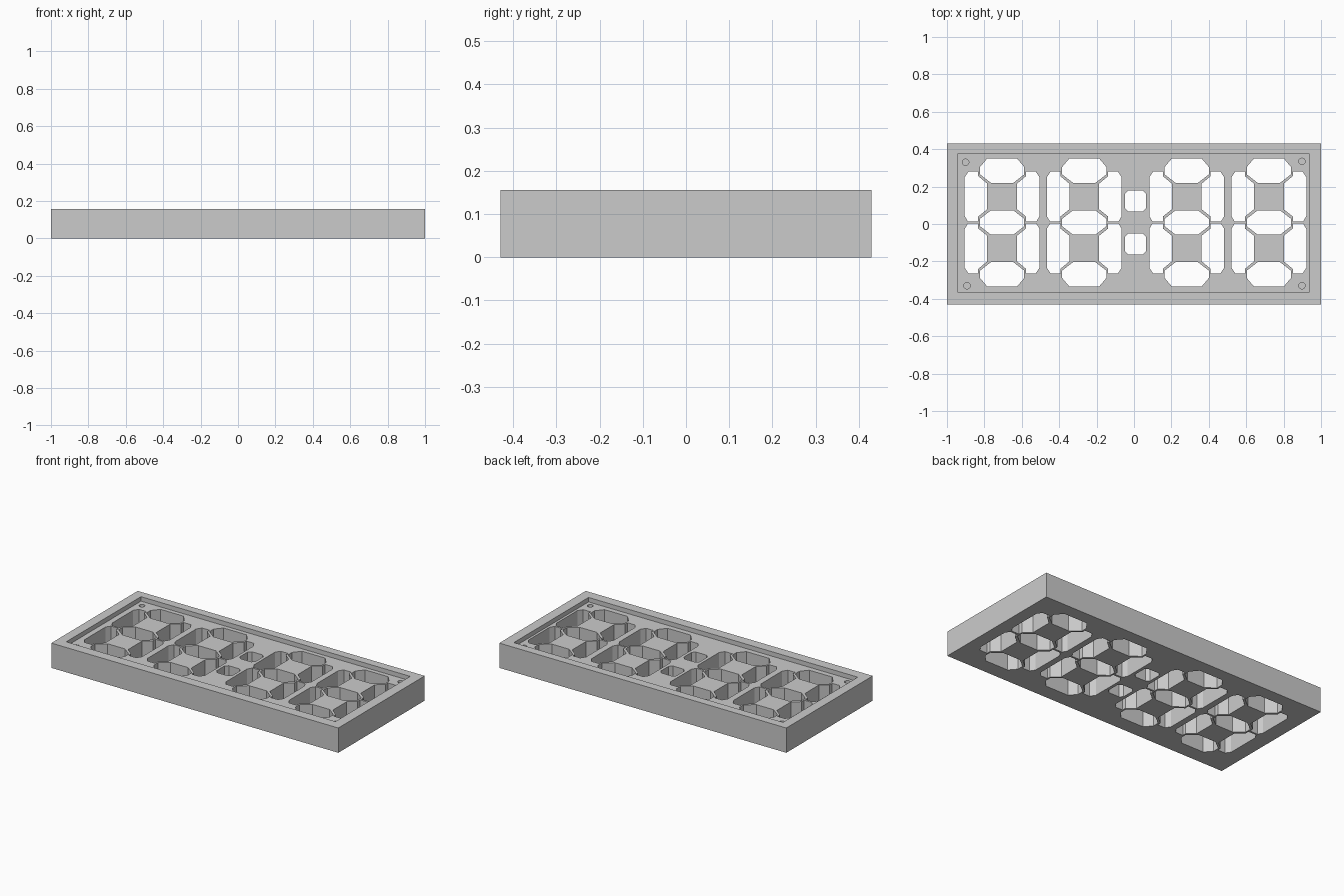
import bpy
import bmesh
from math import cos, sin, tau

if "Cube" in bpy.data.objects:
    bpy.data.objects.remove(bpy.data.objects["Cube"], do_unlink=True)

HEIGHT, FLOOR, CY = 0.156, 0.128, 0.008
CX = 0.008


def material(name, rgb):
    mat = bpy.data.materials.new(name)
    mat.use_nodes = True
    mat.diffuse_color = (*rgb, 1)
    mat.node_tree.nodes["Principled BSDF"].inputs["Base Color"].default_value = (*rgb, 1)
    return mat


def prism(bm, outline, z0, z1):
    """Extrude a flat outline into a closed solid."""
    face = bm.faces.new([bm.verts.new((x, y, z0)) for x, y in outline])
    top = bmesh.ops.extrude_face_region(bm, geom=[face])["geom"]
    verts = [v for v in top if isinstance(v, bmesh.types.BMVert)]
    bmesh.ops.translate(bm, vec=(0, 0, z1 - z0), verts=verts)


def make_object(name, outlines):
    """Build an object from (outline, bottom, top) entries."""
    bm = bmesh.new()
    for entry in outlines:
        prism(bm, *entry)
    bmesh.ops.recalc_face_normals(bm, faces=bm.faces)
    mesh = bpy.data.meshes.new(name)
    bm.to_mesh(mesh)
    bm.free()
    obj = bpy.data.objects.new(name, mesh)
    bpy.context.collection.objects.link(obj)
    return obj


def rect(x0, x1, y0, y1, c=0.0):
    """Rectangle with optional cut corners."""
    if not c:
        return [(x0, y0), (x1, y0), (x1, y1), (x0, y1)]
    return [(x0 + c, y0), (x1 - c, y0), (x1, y0 + c), (x1, y1 - c),
            (x1 - c, y1), (x0 + c, y1), (x0, y1 - c), (x0, y0 + c)]


def circle(x, y, r, n=24):
    return [(x + r * cos(tau * i / n), y + r * sin(tau * i / n)) for i in range(n)]


def bar(y, up, down):
    """Horizontal segment; up and down are half widths of its long edges."""
    half = [(down, y - 0.065), (0.118, y - 0.02), (0.118, y + 0.02), (up, y + 0.065)]
    return half + [(-px, py) for px, py in reversed(half)]


# Segment windows of one digit, relative to its centre
upright = [(0.08, 0.07), (0.128, 0.032), (0.128, 0.006), (0.183, 0.006),
           (0.2, 0.034), (0.2, 0.242), (0.18, 0.272), (0.128, 0.272),
           (0.128, 0.248), (0.08, 0.208)]
digit = [bar(0.277, 0.08, 0.06), bar(0, 0.06, 0.06), bar(-0.277, 0.06, 0.08)]
for sx in (-1, 1):
    for sy in (-1, 1):
        digit.append([(sx * x, sy * y) for x, y in upright])

windows = []
for dx in (-0.713, -0.274, 0.274, 0.713):
    for seg in digit:
        windows.append(([(CX + dx + x, CY + y) for x, y in seg], -0.1, 0.3))

# Colon windows
for y in (0.123, -0.107):
    windows.append((rect(-0.047, 0.063, y - 0.057, y + 0.057, 0.018), -0.1, 0.3))

# Blind screw holes in the recess corners
for x, y in ((-0.9, 0.33), (-0.893, -0.33), (0.898, 0.335), (0.898, -0.33)):
    windows.append((circle(x, y, 0.017), 0.06, 0.3))

# Housing block, with shallow recess and windows cut out
housing = make_object("display_housing", [(rect(-1, 1, -0.43, 0.43), 0, HEIGHT)])
cutters = [make_object("recess_cutter", [(rect(-0.94, 0.936, -0.367, 0.377), FLOOR, 0.3)]),
           make_object("window_cutter", windows)]
for cutter in cutters:
    cutter.hide_render = True
    mod = housing.modifiers.new(cutter.name, "BOOLEAN")
    mod.operation = "DIFFERENCE"
    mod.solver = "EXACT"
    mod.object = cutter

# Bake the cuts and drop the cutters
graph = bpy.context.evaluated_depsgraph_get()
baked = bpy.data.meshes.new_from_object(housing.evaluated_get(graph))
housing.modifiers.clear()
housing.data = baked
for cutter in cutters:
    bpy.data.objects.remove(cutter, do_unlink=True)

housing.data.materials.clear()
housing.data.materials.append(material("light_grey_plastic", (0.6, 0.6, 0.6)))
for poly in housing.data.polygons:
    poly.material_index = 0
